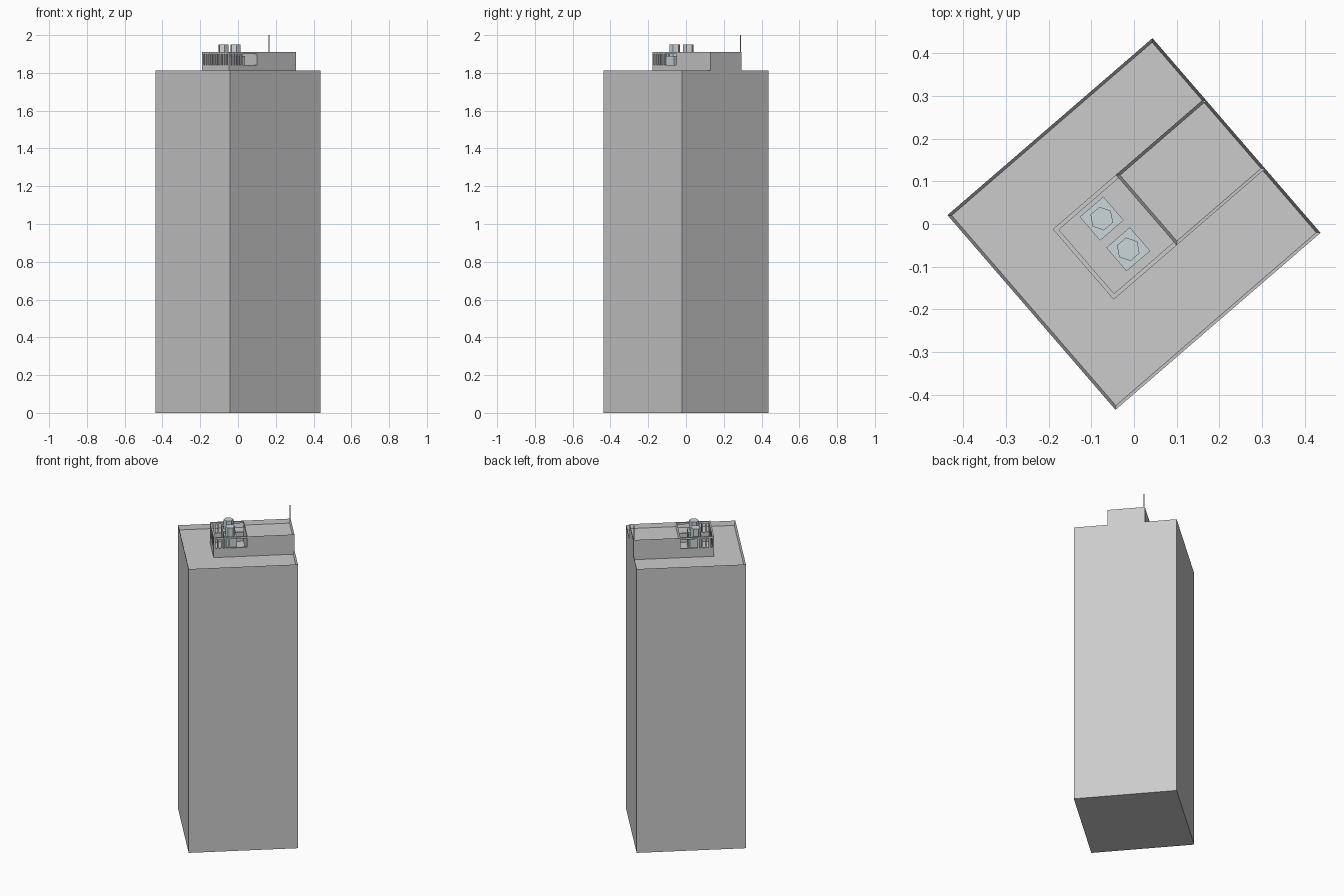
import bpy, bmesh, math
from mathutils import Matrix

if "Cube" in bpy.data.objects:
    bpy.data.objects.remove(bpy.data.objects["Cube"])

ROT = Matrix.Rotation(math.radians(40.8), 4, 'Z')
HU, HV = 0.3175, 0.3015            # half size of the tower plan
U0, U1, V0, V1 = -0.152, HU, -0.103, 0.115   # penthouse plan
MID = 0.043                        # where the open plant well ends
DECK, EAVE, TOP = 1.785, 1.812, 1.911
T = 0.010                          # wall thickness


def finish(name, bm, mat=None):
    bmesh.ops.transform(bm, matrix=ROT, verts=bm.verts)
    bmesh.ops.recalc_face_normals(bm, faces=bm.faces)
    me = bpy.data.meshes.new(name)
    bm.to_mesh(me)
    bm.free()
    ob = bpy.data.objects.new(name, me)
    bpy.context.collection.objects.link(ob)
    if mat:
        me.materials.append(mat)
    return ob


def add_box(bm, u0, u1, v0, v1, z0, z1):
    m = Matrix.Translation(((u0 + u1) / 2, (v0 + v1) / 2, (z0 + z1) / 2)) \
        @ Matrix.Diagonal((u1 - u0, v1 - v0, z1 - z0, 1))
    bmesh.ops.create_cube(bm, size=1, matrix=m)


def tray(name, u0, u1, v0, v1, z0, z1, depth):
    """Block with a sunken roof inside a thin parapet."""
    bm = bmesh.new()
    add_box(bm, u0, u1, v0, v1, z0, z1)
    top = max(bm.faces, key=lambda f: f.calc_center_median().z)
    bmesh.ops.inset_region(bm, faces=[top], thickness=T)
    for v in top.verts:
        v.co.z -= depth
    finish(name, bm)


def add_cyl(bm, u, v, r, z0, z1, sides, turn=0.0):
    m = Matrix.Translation((u, v, (z0 + z1) / 2)) @ Matrix.Rotation(turn, 4, 'Z')
    bmesh.ops.create_cone(bm, cap_ends=True, segments=sides, radius1=r,
                          radius2=r, depth=z1 - z0, matrix=m)


# Tower and the solid half of the penthouse
tray("tower", -HU, HU, -HV, HV, 0, EAVE, EAVE - DECK)
tray("penthouse_block", MID, U1, V0, V1, DECK, TOP, 0.025)

# Plant well: sill and top rail on three sides
SILL, RAIL = 1.842, 1.900
bm = bmesh.new()
for z0, z1 in ((DECK, SILL), (RAIL, TOP)):
    add_box(bm, U0, U0 + T, V0, V1, z0, z1)
    add_box(bm, U0 + T, MID, V0, V0 + T, z0, z1)
    add_box(bm, U0 + T, MID, V1 - T, V1, z0, z1)
finish("plant_well_frame", bm)

# Upright louvre slats, leaving a wide opening beside the solid block
bm = bmesh.new()
for i in range(5):
    u = U0 + i * 0.0215
    for v in (V0, V1 - T):
        add_box(bm, u, u + T, v, v + T, SILL, RAIL)
n = 10
for i in range(1, n):
    v = V0 + (V1 - V0 - T) * i / n
    add_box(bm, U0, U0 + T, v, v + T, SILL, RAIL)
finish("louvre_slats", bm)

# Cooling units with six-sided fan stacks
metal = bpy.data.materials.new("pale_metal")
metal.diffuse_color = (0.60, 0.67, 0.70, 1)
metal.use_nodes = True
metal.node_tree.nodes["Principled BSDF"].inputs["Base Color"].default_value = metal.diffuse_color
for k, (u, v) in enumerate(((-0.049, 0.059), (-0.049, -0.036))):
    s = 0.0365
    bm = bmesh.new()
    add_box(bm, u - s, u + s, v - s, v + s, DECK, 1.89)
    finish(f"cooling_unit_{k + 1}", bm, metal)
    bm = bmesh.new()
    add_cyl(bm, u, v, 0.028, 1.89, 1.95, 6, math.radians(30))
    finish(f"fan_stack_{k + 1}", bm, metal)

# Aerial on the penthouse corner
bm = bmesh.new()
add_cyl(bm, HU - 0.005, V1 - 0.005, 0.003, TOP - 0.01, 2.0, 6)
finish("aerial", bm)
